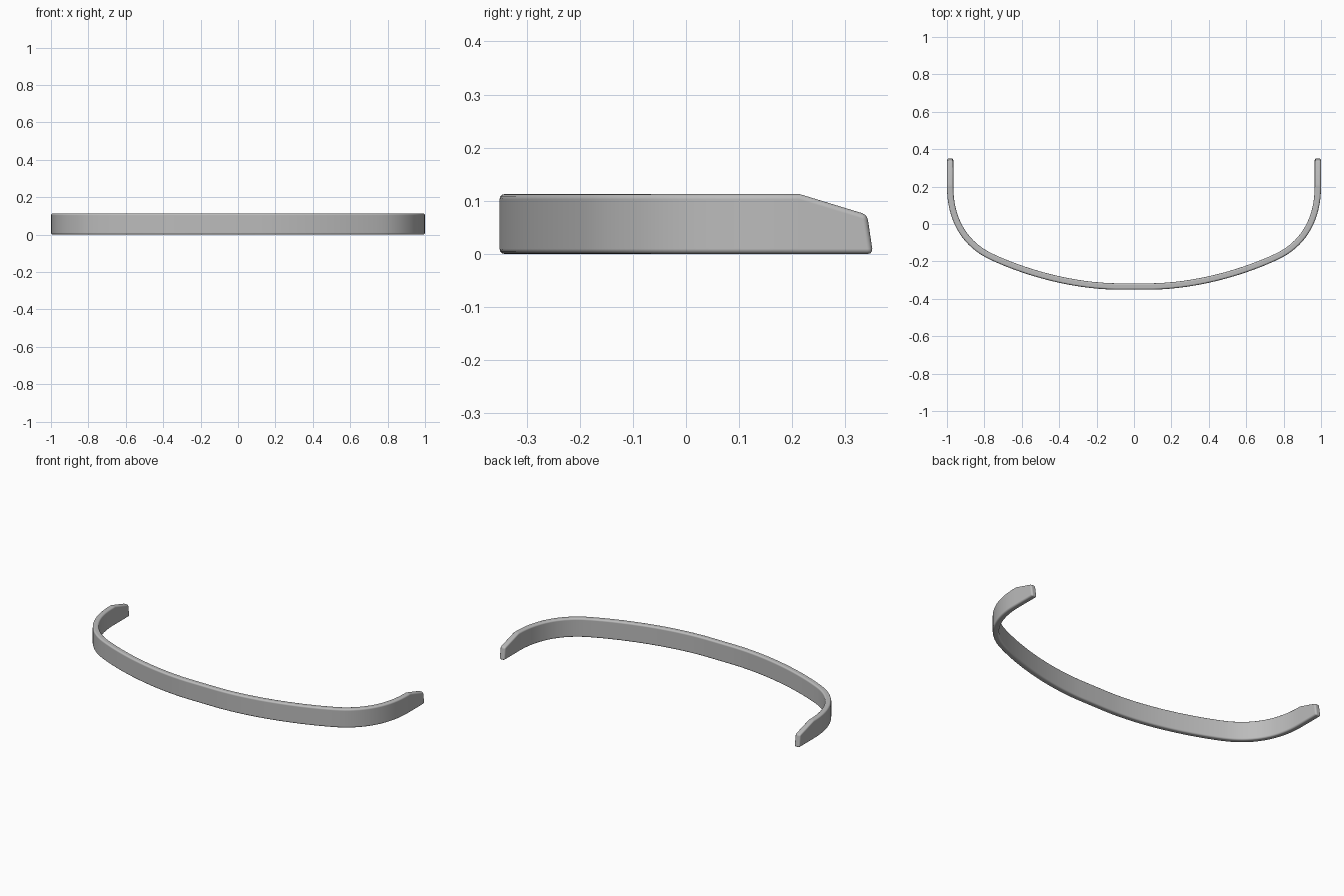
import bpy
import bmesh
from mathutils import Vector
from mathutils.geometry import interpolate_bezier

cube = bpy.data.objects.get("Cube")
if cube:
    bpy.data.objects.remove(cube, do_unlink=True)

THICK, HEIGHT = 0.034, 0.113
SLOPE_Y, END_Y, END_TOP_Y, END_TOP_Z = 0.213, 0.352, 0.341, 0.074

# Outer outline of the left half, from the middle of the front to the arm end
front = interpolate_bezier(Vector((0.1, -0.351)), Vector((0.35, -0.346)),
                           Vector((0.6, -0.27)), Vector((0.77, -0.19)), 18)
corner = interpolate_bezier(Vector((0.77, -0.19)), Vector((0.92, -0.12)),
                            Vector((1, 0.02)), Vector((1, 0.2)), 18)
path = [Vector((0, -0.351))] + [Vector(p[:2]) for p in front + corner[1:]]
path += [Vector((1, SLOPE_Y)), Vector((1, END_Y))]

# Flat band: one four-cornered section at each path point
bm = bmesh.new()
rings = []
last = len(path) - 1
for i, p in enumerate(path):
    t = (path[min(i + 1, last)] - path[max(i - 1, 0)]).normalized()
    if i == 0:
        t = Vector((1, 0))
    inner = p + Vector((-t.y, t.x)) * THICK
    top_z, shift = HEIGHT, 0
    if i == last:
        # Lower, leaning tip of the arm
        top_z, shift = END_TOP_Z, END_TOP_Y - END_Y
    rings.append([bm.verts.new(c) for c in (
        (p.x, p.y, 0), (p.x, p.y + shift, top_z),
        (inner.x, inner.y + shift, top_z), (inner.x, inner.y, 0))])
for a, b in zip(rings, rings[1:]):
    for k in range(4):
        n = (k + 1) % 4
        bm.faces.new((a[k], b[k], b[n], a[n]))
bm.faces.new(rings[-1])
bmesh.ops.recalc_face_normals(bm, faces=bm.faces)
for f in bm.faces:
    f.smooth = True
mesh = bpy.data.meshes.new("curved_band")
bm.to_mesh(mesh)
bm.free()

band = bpy.data.objects.new("curved_band", mesh)
bpy.context.collection.objects.link(band)

# Mirror to the right half, then round the long edges and tips
mirror = band.modifiers.new("mirror", "MIRROR")
mirror.use_clip = True
bevel = band.modifiers.new("rounded_edges", "BEVEL")
bevel.width = 0.01
bevel.segments = 3
bevel.limit_method = "ANGLE"
bevel.angle_limit = 0.7
bevel.use_clamp_overlap = False
bevel.harden_normals = True

# Plain grey
grey = bpy.data.materials.new("plain_grey")
grey.use_nodes = True
colour = (0.5, 0.5, 0.5, 1)
grey.diffuse_color = colour
grey.node_tree.nodes["Principled BSDF"].inputs["Base Color"].default_value = colour
mesh.materials.append(grey)
